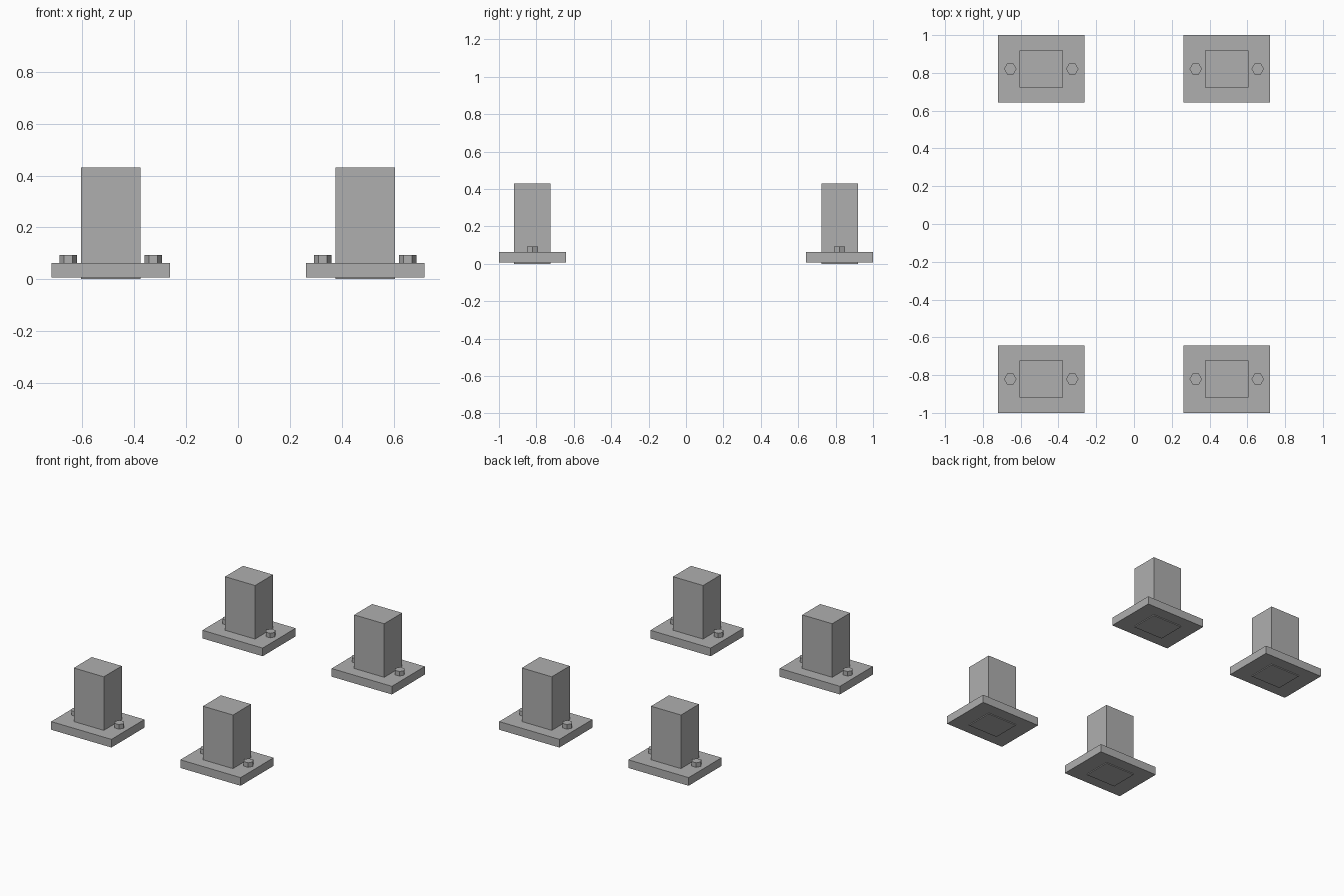
import bpy, math

if "Cube" in bpy.data.objects:
    bpy.data.objects.remove(bpy.data.objects["Cube"])

steel = bpy.data.materials.new("steel_grey")
steel.diffuse_color = (0.43, 0.43, 0.43, 1)
steel.use_nodes = True
steel.node_tree.nodes["Principled BSDF"].inputs["Base Color"].default_value = steel.diffuse_color


def finish(obj, name):
    obj.name = name
    obj.data.materials.append(steel)


def box(name, x, y, z0, z1, sx, sy):
    bpy.ops.mesh.primitive_cube_add(size=1, location=(x, y, (z0 + z1) / 2))
    obj = bpy.context.object
    obj.scale = (sx, sy, z1 - z0)
    bpy.ops.object.transform_apply(location=False, rotation=False, scale=True)
    finish(obj, name)


def hex_bolt(name, x, y, z0, z1, radius):
    # corners point along x
    bpy.ops.mesh.primitive_cylinder_add(
        vertices=6, radius=radius, depth=z1 - z0,
        location=(x, y, (z0 + z1) / 2), rotation=(0, 0, math.radians(30)))
    finish(bpy.context.object, name)


# four bolted column feet
for sx, side in ((-1, "left"), (1, "right")):
    for sy, end in ((-1, "front"), (1, "back")):
        tag = f"{end}_{side}"
        x, y = sx * 0.491, sy * 0.821
        # base plate, column passing just through it, and two bolt heads
        box(f"base_plate_{tag}", x, y, 0.006, 0.062, 0.458, 0.358)
        box(f"column_{tag}", x, y, 0.0, 0.43, 0.228, 0.195)
        for i, dx in enumerate((-0.164, 0.164)):
            hex_bolt(f"bolt_{tag}_{i + 1}", x + dx, y, 0.055, 0.093, 0.033)
